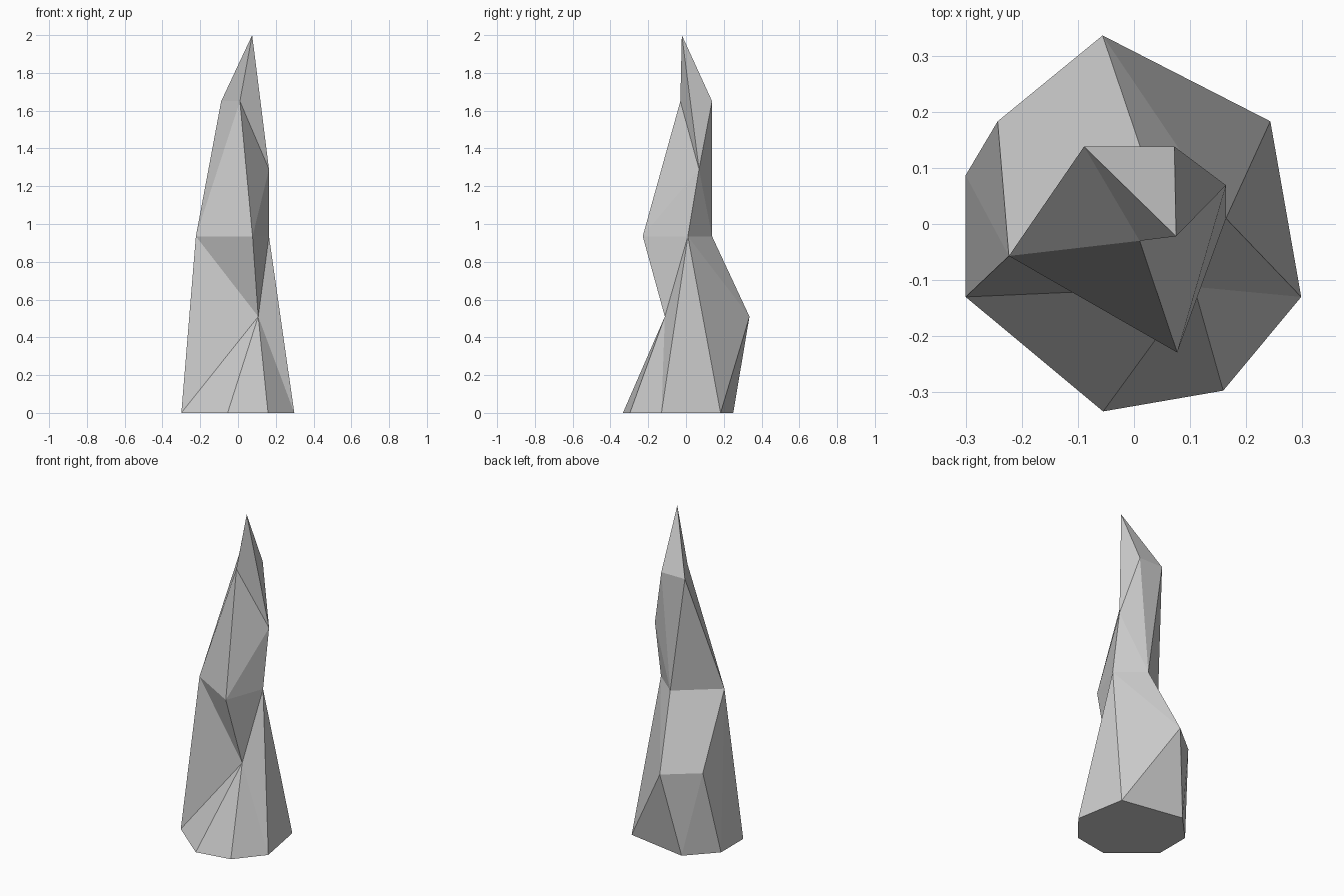
import bpy, bmesh

if "Cube" in bpy.data.objects:
    bpy.data.objects.remove(bpy.data.objects["Cube"])

# Corner points grouped by height, from the footprint up to the tip
LEVELS = {
    0.00: {"A": (0.298, -0.130), "B": (0.159, -0.297), "C": (-0.055, -0.334),
           "D": (-0.300, -0.130), "E": (-0.300, 0.087), "F": (-0.145, 0.250),
           "G": (0.243, 0.183)},
    0.51: {"M": (0.107, -0.112), "H": (-0.056, 0.336), "K": (-0.243, 0.183)},
    0.935: {"P": (-0.223, -0.057), "N": (0.077, -0.229), "Q": (0.164, 0.010),
            "R": (0.011, 0.138)},
    1.29: {"V": (0.164, 0.069)},
    1.65: {"S": (-0.089, 0.138), "T": (0.010, -0.030), "U": (0.072, 0.138)},
    2.00: {"W": (0.075, -0.022)},
}

# Facets as triangle fans: hub corner, then the corners around it
FANS = [
    ("M", "DCBAQNPD"),   # front hollow
    ("H", "RQGFKR"),     # back bulge
    ("P", "DEKRSTN"),    # left shoulder
    ("V", "NQRUWTN"),    # right shoulder
    ("W", "UST"),        # tip
    ("G", "AQ"), ("K", "FE"), ("R", "US"),
]

bm = bmesh.new()
v = {name: bm.verts.new((x, y, z))
     for z, ring in LEVELS.items() for name, (x, y) in ring.items()}

# Flat underside and rock facets
bm.faces.new([v[n] for n in "ABCDEFG"])
for hub, rim in FANS:
    for a, b in zip(rim, rim[1:]):
        bm.faces.new((v[hub], v[a], v[b]))
bmesh.ops.recalc_face_normals(bm, faces=bm.faces[:])

mesh = bpy.data.meshes.new("rock_spire")
bm.to_mesh(mesh)
bm.free()
spire = bpy.data.objects.new("rock_spire", mesh)
bpy.context.collection.objects.link(spire)
